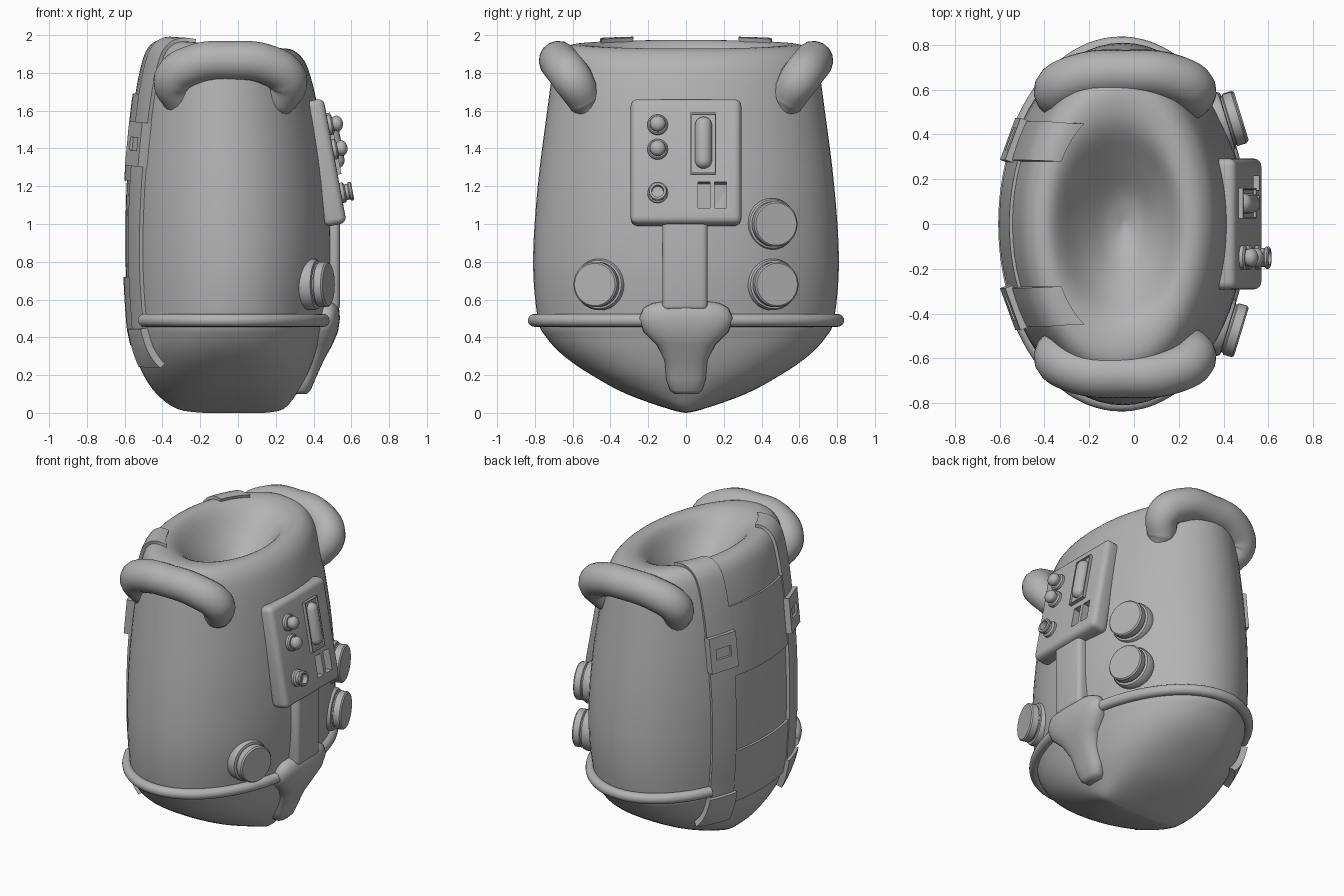
import bpy, bmesh, math
from mathutils import Matrix, Vector

if "Cube" in bpy.data.objects:
    bpy.data.objects.remove(bpy.data.objects["Cube"])

grey = bpy.data.materials.new("plain_grey")
grey.diffuse_color = (0.45, 0.45, 0.45, 1)
grey.use_nodes = True
grey.node_tree.nodes["Principled BSDF"].inputs["Base Color"].default_value = grey.diffuse_color


def finish(ob, angle=35):
    """Apply modifiers, give the colour and smooth shading."""
    bpy.ops.object.select_all(action='DESELECT')
    ob.select_set(True)
    bpy.context.view_layer.objects.active = ob
    bpy.ops.object.convert(target='MESH')
    ob = bpy.context.view_layer.objects.active
    ob.data.materials.clear()
    ob.data.materials.append(grey)
    bpy.ops.object.shade_smooth_by_angle(angle=math.radians(angle))
    return ob


def add(name, data):
    ob = bpy.data.objects.new(name, data)
    bpy.context.collection.objects.link(ob)
    return ob


def from_bm(name, bm, mat=Matrix()):
    bmesh.ops.recalc_face_normals(bm, faces=bm.faces)
    bm.transform(mat)
    me = bpy.data.meshes.new(name)
    bm.to_mesh(me)
    bm.free()
    return add(name, me)


def grid(name, rows, mat=Matrix(), closed=True):
    """Skin rows of points; closed rows become rings with end caps."""
    bm = bmesh.new()
    vs = [[bm.verts.new(p) for p in r] for r in rows]
    n = len(rows[0])
    for a, b in zip(vs, vs[1:]):
        for i in range(n if closed else n - 1):
            j = (i + 1) % n
            bm.faces.new((a[i], a[j], b[j], b[i]))
    if closed:
        bm.faces.new(vs[0])
        bm.faces.new(vs[-1])
    return from_bm(name, bm, mat)


def lathe(name, profile, mat, n=32):
    """Turn (radius, height) points about the local x axis."""
    tau = math.tau / n
    return finish(grid(name, [[(h, r * math.cos(i * tau), r * math.sin(i * tau))
                               for i in range(n)] for r, h in profile], mat))


def box(name, size, mat, bevel=0.0, seg=3, hole=None):
    """Box, optionally bevelled or with a recess (y, z, depth) on +x."""
    bm = bmesh.new()
    bmesh.ops.create_cube(bm, size=1, matrix=Matrix.Diagonal((*size, 1)))
    if hole:
        f = [max(bm.faces, key=lambda f: f.calc_center_median().x)]
        bmesh.ops.inset_individual(bm, faces=f, thickness=0.01)
        for v in f[0].verts:
            v.co.y = math.copysign(hole[0] / 2, v.co.y)
            v.co.z = math.copysign(hole[1] / 2, v.co.z)
        bmesh.ops.inset_individual(bm, faces=f, thickness=0.001, depth=-hole[2])
    if bevel:
        bmesh.ops.bevel(bm, geom=bm.edges[:], offset=bevel, segments=seg,
                        profile=0.5, affect='EDGES')
    return from_bm(name, bm, mat)


def tube(name, pts, depth):
    """Round tube through (x, y, z, radius factor) points."""
    cu = bpy.data.curves.new(name, 'CURVE')
    cu.dimensions = '3D'
    cu.bevel_depth, cu.bevel_resolution = depth, 6
    cu.resolution_u, cu.use_fill_caps = 8, True
    sp = cu.splines.new('BEZIER')
    sp.bezier_points.add(len(pts) - 1)
    for bp, p in zip(sp.bezier_points, pts):
        bp.co, bp.radius = p[:3], p[3]
        bp.handle_left_type = bp.handle_right_type = 'AUTO'
    return finish(add(name, cu), 60)


# Body outline: height, back x, front x, half width in y; last rows are the bowl
RINGS = [(0, -.18, .14, .004), (.02, -.32, .24, .09), (.1, -.43, .31, .315),
         (.2, -.5, .37, .5), (.3, -.54, .41, .645), (.4, -.565, .44, .74),
         (.5, -.58, .465, .785), (.8, -.595, .495, .81), (1.2, -.59, .48, .785),
         (1.6, -.555, .425, .735), (1.83, -.51, .375, .7), (1.92, -.465, .325, .655),
         (1.95, -.4, .26, .57), (1.92, -.34, .2, .44), (1.8, -.25, .135, .29),
         (1.68, -.14, .05, .14), (1.63, -.05, -.04, .01)]


def ring(t):
    i = min(int(t), len(RINGS) - 2)
    u = t - i
    p = [RINGS[max(0, min(len(RINGS) - 1, i + k))] for k in (-1, 0, 1, 2)]
    return [b + .5 * u * (c - a + u * (2 * a - 5 * b + 4 * c - d + u * (3 * (b - c) + d - a)))
            for a, b, c, d in zip(*p)]


def surf(t, cos_a, sin_a):
    z, x0, x1, hy = ring(t)
    x = (x0 + x1) / 2 + (x1 - x0) / 2 * cos_a
    return Vector((x, hy * sin_a, z - .07 * (x + .05) * max(0, min(1, (z - 1.6) / .35))))


def power(t):
    """Rings are a little boxier near the bottom."""
    return 1 - .15 * max(0, min(1, (.5 - ring(t)[0]) / .3))


def bend(v, p):
    return math.copysign(abs(v) ** p, v)


def back(t, y):
    s = min(1, abs(y) / ring(t)[3])
    p = power(t)
    return surf(t, -max(0, 1 - s ** (2 / p)) ** (p / 2), math.copysign(s, y))


def t_of(z):
    lo, hi = 0, 12
    for _ in range(30):
        m = (lo + hi) / 2
        lo, hi = (m, hi) if ring(m)[0] < z else (lo, m)
    return lo


N = 64
body = [[surf(k / 4, bend(math.cos(i * math.tau / N), power(k / 4)),
              bend(math.sin(i * math.tau / N), power(k / 4)))
         for i in range(N)] for k in range(4 * (len(RINGS) - 1) + 1)]
finish(grid("body", body), 60)


def strip(name, y0, y1, t0, t1, lift, rows=10, cols=6):
    """Raised plate that follows the back of the body."""
    ob = grid(name, [[back(t0 + (t1 - t0) * i / rows, y0 + (y1 - y0) * j / cols)
                      for j in range(cols + 1)] for i in range(rows + 1)], closed=False)
    m = ob.modifiers.new("thick", 'SOLIDIFY')
    m.thickness, m.offset = 2 * lift, 0
    finish(ob)


# Back straps, their lower hooks, buckles and cross bands
for side, s in (("left", -1), ("right", 1)):
    strip("strap_" + side, s * .28, s * .45, t_of(.4), 12.4, .02, 36)
    strip("strap_hook_" + side, s * .27, s * .46, t_of(.26), t_of(.45), .04)
    t, y = t_of(1.42), s * .365
    c = back(t, y)
    across = (back(t, y + .02) - back(t, y - .02)).normalized()
    up = (back(t + .05, y) - back(t - .05, y)).normalized()
    out = across.cross(up).normalized()
    if out.x > 0:
        out = -out
    across = up.cross(out)
    mat = Matrix((out, across, up)).transposed().to_4x4()
    mat.translation = c + out * .015
    finish(box("buckle_" + side, (.06, .2, .235), mat, hole=(.11, .07, .015)))
strip("upper_back_band", -.285, .285, t_of(1.23), t_of(1.68), .014, 10, 12)
strip("lower_back_band", -.285, .285, t_of(.36), t_of(.72), .014, 10, 12)

# Shoulder handles
half = [(-.26, .495, 1.585, .5), (-.265, .53, 1.645, .9), (-.3, .60, 1.765, 1.1),
        (-.19, .66, 1.845, 1.08)]
for side, s in (("left", -1), ("right", 1)):
    p = half + [(0, .675, 1.865, 1.06)] + [(-x, y, z, r) for x, y, z, r in half[::-1]]
    tube("shoulder_handle_" + side, [(x - .04, s * y, z, r) for x, y, z, r in p], .098)

# Pipe around the lower body, open behind the straps
z, x0, x1, hy = ring(t_of(.49))
pipe = []
for i in range(33):
    a = math.radians(-146 + 292 * i / 32)
    pipe.append(((x0 + x1) / 2 + ((x1 - x0) / 2 + .01) * math.cos(a),
                 (hy + .02) * math.sin(a), .49, 1))
tube("waist_pipe", pipe, .034)

# Tilted control panel with two switch wells
PANEL = Matrix.Translation((.455, 0, 1.325)) @ Matrix.Rotation(math.radians(-10.5), 4, 'Y')


def on_panel(y, z, x=.06):
    return PANEL @ Matrix.Translation((x, y, (z - 1.342) / .983))


panel = box("control_panel", (.12, .585, .672), PANEL, .035, 4)
cutters = [box("switch_well_cutter", (.14, .062, .14), on_panel(y, 1.16, .05)) for y in (.095, .183)]
for c in cutters:
    c.hide_render = True
    m = panel.modifiers.new("well", 'BOOLEAN')
    m.operation, m.object = 'DIFFERENCE', c
finish(panel)
for c in cutters:
    bpy.data.objects.remove(c)

# Panel lamps, socket and slider
for i, z in enumerate((1.53, 1.40)):
    lathe("lamp_%d" % (i + 1), [(.054, -.02), (.054, .016), (.046, .024), (.036, .024), (.036, .03),
          (.042, .042), (.04, .056), (.03, .068), (.015, .075), (.002, .077)], on_panel(-.15, z))
lathe("socket", [(.054, -.02), (.054, .016), (.042, .024), (.042, .04), (.05, .046), (.05, .056),
      (.044, .062), (.032, .062), (.03, .03), (.002, .03)], on_panel(-.15, 1.17))
finish(box("slider_frame", (.04, .135, .33), on_panel(.0925, 1.43), hole=(.122, .316, .012)))
finish(box("slider_capsule", (.12, .09, .28), on_panel(.0925, 1.435, .05), .044, 5), 50)

# Column below the panel
finish(box("front_column", (.14, .24, .5), Matrix.Translation((.47, -.005, .79)), .03, 4))

# Spout at the base of the column: height, half width, front x, back x
rows = [(.59, .12, .49, .43), (.58, .18, .515, .41), (.555, .225, .535, .39), (.5, .25, .54, .375),
        (.43, .225, .53, .36), (.36, .155, .50, .34), (.28, .115, .455, .31), (.18, .105, .41, .29),
        (.12, .085, .385, .29), (.10, .06, .365, .295)]
finish(grid("front_spout", [[((f + b) / 2 + (f - b) / 2 * bend(math.sin(i * math.tau / 32), .75),
                              w * bend(math.cos(i * math.tau / 32), .75), z)
                             for i in range(32)] for z, w, f, b in rows]), 60)

# Round ports on the front
for i, (y, z) in enumerate(((-.46, .68), (.46, .68), (.455, 1.0))):
    turn = Matrix.Rotation(math.copysign(math.radians(17), y), 4, 'Z')
    m = Matrix.Translation((.405 if z < .9 else .4, y, z)) @ turn
    lathe("round_port_%d" % (i + 1), [(.11, -.12), (.125, -.085), (.136, -.065), (.136, .0), (.128, .015),
          (.112, .018), (.112, .025), (.12, .03), (.12, .07), (.112, .078), (.002, .078)], m, 40)
